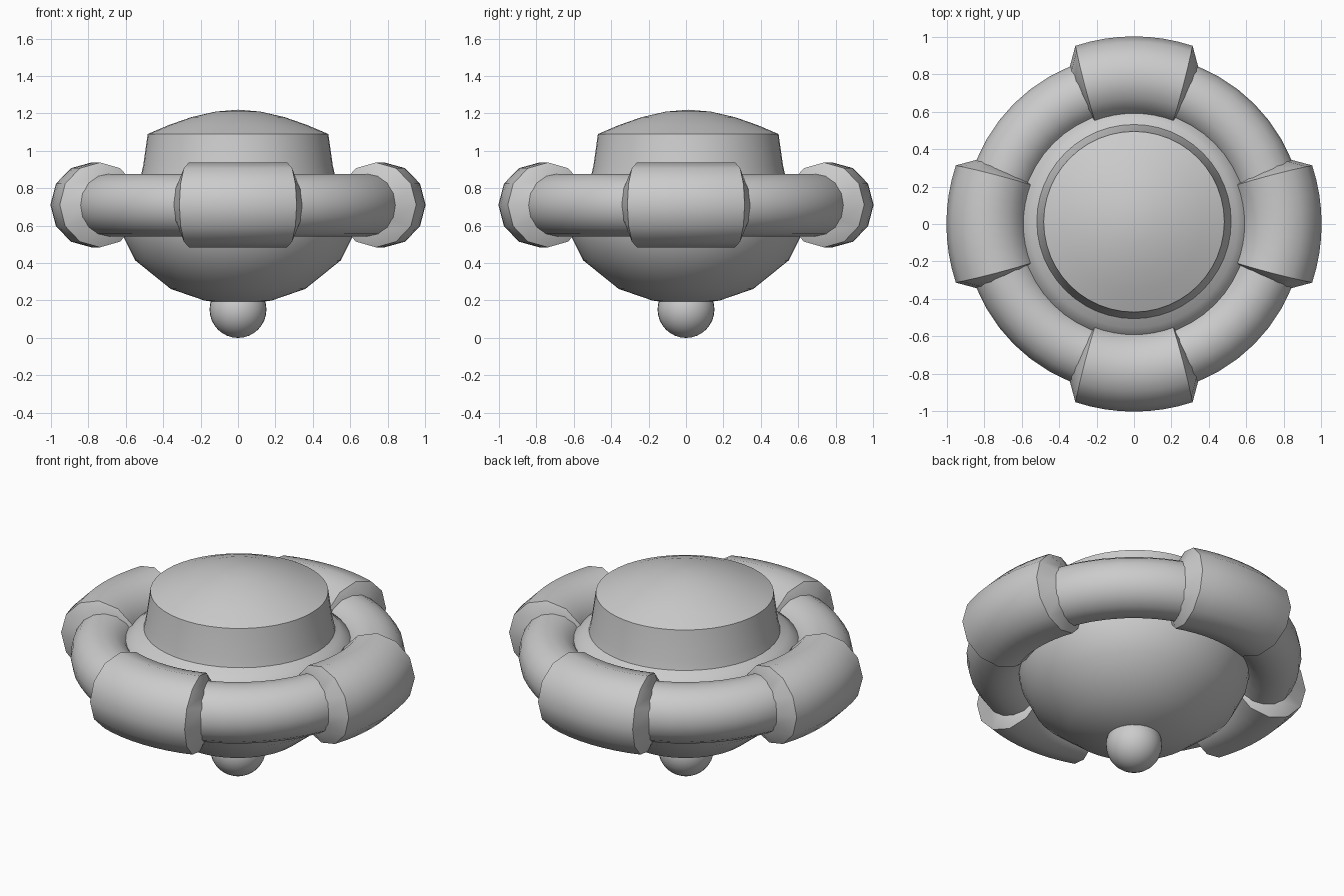
import bpy, bmesh, math

if "Cube" in bpy.data.objects:
    bpy.data.objects.remove(bpy.data.objects["Cube"])

grey = bpy.data.materials.new("plain grey")
grey.diffuse_color = (0.6, 0.6, 0.6, 1)
grey.use_nodes = True
grey.node_tree.nodes["Principled BSDF"].inputs["Base Color"].default_value = grey.diffuse_color


def finish(ob, angle=40):
    ob.data.materials.clear()
    ob.data.materials.append(grey)
    bpy.ops.object.select_all(action='DESELECT')
    ob.select_set(True)
    bpy.context.view_layer.objects.active = ob
    bpy.ops.object.shade_smooth_by_angle(angle=math.radians(angle))


def from_bmesh(name, bm):
    bmesh.ops.recalc_face_normals(bm, faces=bm.faces)
    me = bpy.data.meshes.new(name)
    bm.to_mesh(me)
    bm.free()
    ob = bpy.data.objects.new(name, me)
    bpy.context.collection.objects.link(ob)
    return ob


def lathe(name, profile, steps=48, angle=40):
    bm = bmesh.new()
    vs = [bm.verts.new((r, 0, z)) for r, z in profile]
    es = [bm.edges.new(p) for p in zip(vs, vs[1:])]
    bmesh.ops.spin(bm, geom=vs + es, cent=(0, 0, 0), axis=(0, 0, 1),
                   angle=math.tau, steps=steps)
    bmesh.ops.remove_doubles(bm, verts=bm.verts, dist=1e-4)
    ob = from_bmesh(name, bm)
    finish(ob, angle)
    return ob


# Rounded bowl with a shoulder that tucks inside the ring
lathe("bowl", [(0, 0.175), (0.18, 0.2), (0.36, 0.262), (0.55, 0.415),
               (0.615, 0.545), (0.645, 0.7), (0.62, 0.8), (0.555, 0.85),
               (0.48, 0.885)])

# Raised collar with a shallow domed lid
lid = lathe("domed_lid", [(0.56, 0.84), (0.52, 0.865), (0.507, 0.92),
                          (0.483, 1.09), (0.37, 1.138), (0.25, 1.18),
                          (0.12, 1.21), (0, 1.22)])
lid.location.y = 0.012

# Ring around the bowl
bpy.ops.mesh.primitive_torus_add(major_radius=0.742, minor_radius=0.167,
                                 major_segments=48, minor_segments=16,
                                 location=(0, 0, 0.71))
ring = bpy.context.object
ring.name = "ring"
finish(ring)

# Ball under the bowl
bpy.ops.mesh.primitive_uv_sphere_add(segments=32, ring_count=16, radius=0.152,
                                     location=(0, 0, 0.152))
ball = bpy.context.object
ball.name = "bottom_ball"
finish(ball)


# Four thick sleeves wrapped round the ring, with sloping end faces
def sleeve(name, turn, sides=12, steps=8):
    bm = bmesh.new()

    def loop(t, outer, inner, centre, rad_r, rad_z):
        # t runs from -1 to 1 across the sleeve; outer and inner are half angles
        vs = []
        for i in range(sides):
            p = math.tau * i / sides
            k = (1 + math.cos(p)) / 2
            a = turn + t * math.radians(inner + (outer - inner) * k)
            r = centre + rad_r * math.cos(p)
            vs.append(bm.verts.new((r * math.cos(a), r * math.sin(a),
                                    0.711 + rad_z * math.sin(p))))
        return vs

    loops = [loop(-1, 22.6, 21.3, 0.74, 0.16, 0.16)]
    loops += [loop(2 * s / steps - 1, 18.2, 21, 0.783, 0.22, 0.227)
              for s in range(steps + 1)]
    loops.append(loop(1, 22.6, 21.3, 0.74, 0.16, 0.16))
    for a, b in zip(loops, loops[1:]):
        for i in range(sides):
            j = (i + 1) % sides
            bm.faces.new((a[i], a[j], b[j], b[i]))
    for end in (loops[0], loops[-1]):
        bm.faces.new(end)
    finish(from_bmesh(name, bm), 35)


for n, side in enumerate(("right", "back", "left", "front")):
    sleeve(side + "_sleeve", n * math.pi / 2)
